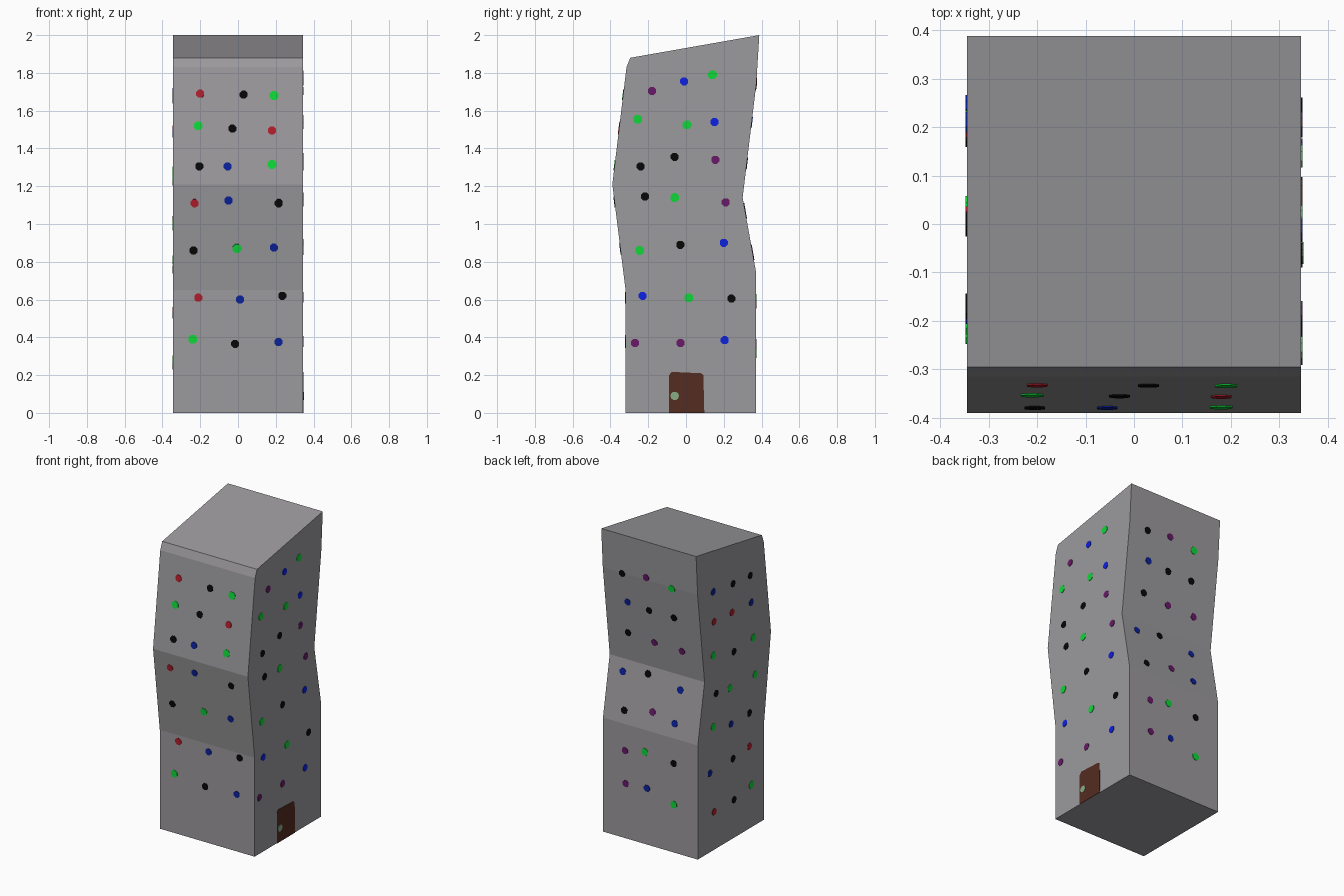
import bpy, bmesh, math
from mathutils import Vector

if "Cube" in bpy.data.objects:
    bpy.data.objects.remove(bpy.data.objects["Cube"])

HALF = 0.345
FRONT = [(-0.32, 0), (-0.32, 0.65), (-0.39, 1.21), (-0.315, 1.83), (-0.295, 1.88)]
BACK = [(0.37, 0), (0.37, 0.75), (0.30, 1.14), (0.372, 1.74), (0.388, 2.0)]


def mat(name, rgb):
    m = bpy.data.materials.new(name)
    m.diffuse_color = (*rgb, 1)
    m.use_nodes = True
    m.node_tree.nodes["Principled BSDF"].inputs["Base Color"].default_value = m.diffuse_color
    return m


GREY = mat("concrete grey", (0.33, 0.32, 0.335))
BROWN = mat("door brown", (0.09, 0.025, 0.015))
PALE = mat("pale green", (0.25, 0.42, 0.24))
DOTS = {
    "r": mat("red", (0.45, 0.012, 0.025)),
    "k": mat("black", (0.002, 0.002, 0.002)),
    "g": mat("green", (0.005, 0.68, 0.04)),
    "b": mat("navy blue", (0.003, 0.015, 0.33)),
    "B": mat("bright blue", (0.004, 0.015, 0.75)),
    "p": mat("purple", (0.14, 0.01, 0.14)),
}


def finish(name, bm, mats):
    bmesh.ops.recalc_face_normals(bm, faces=bm.faces)
    me = bpy.data.meshes.new(name)
    bm.to_mesh(me)
    bm.free()
    for m in mats:
        me.materials.append(m)
    ob = bpy.data.objects.new(name, me)
    bpy.context.collection.objects.link(ob)
    return ob


def prism(bm, pts, offset, index=0):
    """Extrude a flat outline along an offset vector."""
    a = [bm.verts.new(p) for p in pts]
    b = [bm.verts.new(Vector(p) + Vector(offset)) for p in pts]
    n = len(a)
    faces = [bm.faces.new(a), bm.faces.new(b)]
    faces += [bm.faces.new((a[i], a[(i + 1) % n], b[(i + 1) % n], b[i])) for i in range(n)]
    for f in faces:
        f.material_index = index


def wall(profile, z):
    """Depth and upward tangent of a bent wall at height z."""
    for (y0, z0), (y1, z1) in zip(profile, profile[1:]):
        if z <= z1:
            return y0 + (y1 - y0) * (z - z0) / (z1 - z0), Vector((0, y1 - y0, z1 - z0)).normalized()


# Bent tower body
bm = bmesh.new()
prism(bm, [(-HALF, y, z) for y, z in FRONT + BACK[::-1]], (2 * HALF, 0, 0))
finish("tower_body", bm, [GREY])


# Painted window dots, one object per side
def windows(name, side, spots):
    bm = bmesh.new()
    keys = list(DOTS)
    for c, a, z in spots:
        if side in ("front", "back"):
            y, up = wall(FRONT if side == "front" else BACK, z)
            centre, across = Vector((a, y, z)), Vector((1, 0, 0))
            out = across.cross(up) * (1 if side == "front" else -1)
        else:
            s = 1 if side == "right" else -1
            centre, across, up = Vector((s * HALF, a, z)), Vector((0, 1, 0)), Vector((0, 0, 1))
            out = Vector((s, 0, 0))
        r = 0.025 if c == "g" else 0.023
        ring = [centre + r * (math.cos(t) * across + math.sin(t) * up)
                for t in (math.tau * (i + 0.5) / 8 for i in range(8))]
        prism(bm, ring, out * 0.003, keys.index(c))
    finish(name, bm, DOTS.values())


windows("front_windows", "front", [
    ("r", -.20, 1.69), ("k", .03, 1.685), ("g", .19, 1.68),
    ("g", -.21, 1.52), ("k", -.03, 1.505), ("r", .18, 1.495),
    ("k", -.205, 1.305), ("b", -.055, 1.305), ("g", .18, 1.315),
    ("r", -.23, 1.11), ("b", -.05, 1.125), ("k", .215, 1.11),
    ("k", -.235, .86), ("g", -.005, .87), ("b", .19, .875),
    ("r", -.21, .61), ("b", .01, .60), ("k", .235, .62),
    ("g", -.24, .39), ("k", -.015, .365), ("b", .215, .375)])
windows("right_windows", "right", [
    ("p", -.18, 1.705), ("B", -.01, 1.755), ("g", .14, 1.79),
    ("g", -.255, 1.555), ("g", .005, 1.525), ("B", .15, 1.54),
    ("k", -.24, 1.305), ("k", -.06, 1.355), ("p", .155, 1.34),
    ("k", -.217, 1.145), ("g", -.06, 1.14), ("p", .21, 1.115),
    ("g", -.245, .86), ("k", -.03, .89), ("B", .20, .90),
    ("B", -.23, .62), ("g", .015, .61), ("k", .24, .605),
    ("p", -.27, .37), ("p", -.03, .37), ("B", .205, .385)])
windows("left_windows", "left", [
    ("b", .21, 1.70), ("k", .005, 1.675), ("k", -.175, 1.66),
    ("r", .20, 1.50), ("r", .015, 1.49), ("b", -.185, 1.48),
    ("g", .21, 1.28), ("k", -.005, 1.225), ("g", -.205, 1.24),
    ("k", .18, 1.02), ("g", .035, 1.0), ("g", -.225, .99),
    ("g", .21, .81), ("b", .025, .76), ("k", -.165, .76),
    ("b", .245, .52), ("k", .005, .525), ("r", -.165, .54),
    ("r", .20, .25), ("k", -.005, .25), ("g", -.185, .28)])
windows("back_windows", "back", [
    ("k", .205, 1.735), ("p", .03, 1.755), ("g", -.155, 1.73),
    ("b", .18, 1.545), ("k", .025, 1.53), ("k", -.155, 1.53),
    ("k", .195, 1.33), ("p", .005, 1.315), ("p", -.195, 1.31),
    ("b", .24, 1.06), ("k", .06, 1.09), ("b", -.18, 1.05),
    ("k", .20, .83), ("p", 0, .87), ("b", -.165, .84),
    ("p", .185, .575), ("g", .04, .605), ("k", -.17, .585),
    ("p", .18, .36), ("b", .025, .37), ("g", -.17, .315)])

# Door and knob on the right side
bm = bmesh.new()
prism(bm, [(HALF, y, z) for y, z in [(-.09, 0), (.097, 0), (.092, .2), (.08, .21), (-.075, .217), (-.09, .2)]],
      (0.003, 0, 0))
finish("door", bm, [BROWN])
bm = bmesh.new()
prism(bm, [(HALF, -.06 + .023 * math.cos(math.tau * i / 10), .09 + .023 * math.sin(math.tau * i / 10))
           for i in range(10)], (0.005, 0, 0))
finish("door_knob", bm, [PALE])
